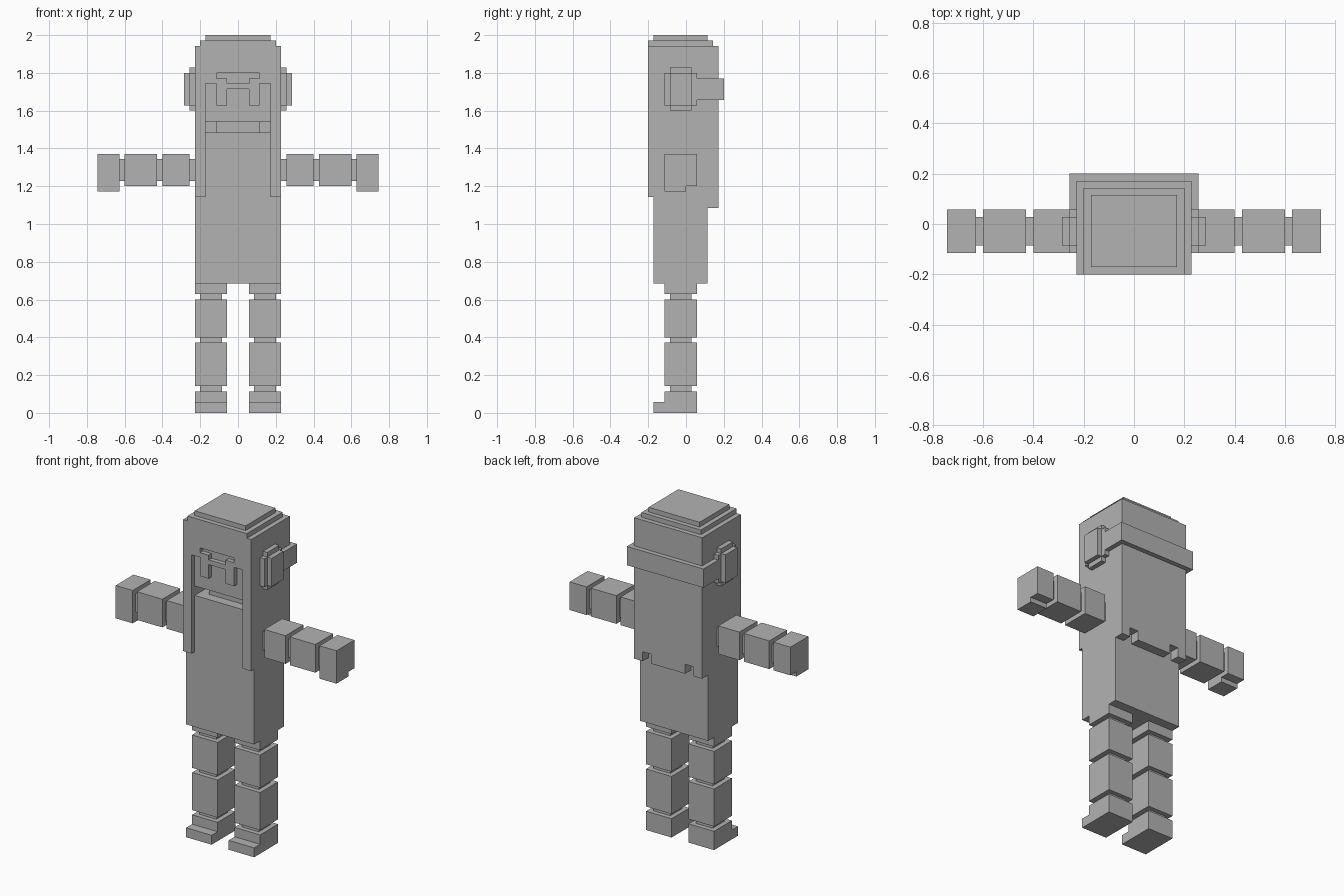
import bpy, bmesh

if "Cube" in bpy.data.objects:
    bpy.data.objects.remove(bpy.data.objects["Cube"])

U = 1 / 35  # one block unit; the figure is 70 units tall

grey = bpy.data.materials.new("plain grey")
grey.diffuse_color = (0.45, 0.45, 0.45, 1)
grey.use_nodes = True
grey.node_tree.nodes["Principled BSDF"].inputs["Base Color"].default_value = grey.diffuse_color


def finish(name, bm):
    bmesh.ops.recalc_face_normals(bm, faces=bm.faces)
    mesh = bpy.data.meshes.new(name)
    bm.to_mesh(mesh)
    bm.free()
    mesh.materials.append(grey)
    obj = bpy.data.objects.new(name, mesh)
    bpy.context.collection.objects.link(obj)
    return obj


def prism(name, points, axis, lo, hi):
    """Extrude a flat profile along an axis; the points use the other two axes in order."""
    def place(p, d):
        c = list(p)
        c.insert(axis, d)
        return [v * U for v in c]
    bm = bmesh.new()
    face = bm.faces.new([bm.verts.new(place(p, lo)) for p in points])
    ext = bmesh.ops.extrude_face_region(bm, geom=[face])["geom"]
    shift = [0, 0, 0]
    shift[axis] = (hi - lo) * U
    bmesh.ops.translate(bm, vec=shift,
                        verts=[g for g in ext if isinstance(g, bmesh.types.BMVert)])
    return finish(name, bm)


def box(name, x, y, z):
    return prism(name, [(x[0], y[0]), (x[1], y[0]), (x[1], y[1]), (x[0], y[1])], 2, *z)


def sided(x, s):
    return tuple(sorted((x[0] * s, x[1] * s)))


def cut(obj, cutter):
    mod = obj.modifiers.new("cut", "BOOLEAN")
    mod.operation, mod.solver, mod.object = "DIFFERENCE", "EXACT", cutter
    bpy.context.view_layer.objects.active = obj
    bpy.ops.object.modifier_apply(modifier=mod.name)
    bpy.data.objects.remove(cutter)


def mirrored(half):
    """Complete a profile that is symmetric about x = 0."""
    return half + [(-x, z) for x, z in reversed(half)]


# Torso and head core with a stepped mouth slot
core = box("torso_and_head", (-8, 8), (-6, 4), (24, 68))
slot = [(-6, -8), (6, -8), (6, -2), (4, -2), (4, -4), (-4, -4), (-4, -2), (-6, -2)]
cut(core, prism("mouth_cutter", slot, 2, 52, 54))

# Front hair with side strands, raised eyes and nose bridge
front = mirrored([(2, 60), (2, 57), (4, 57), (4, 61), (6, 61), (6, 40), (8, 40), (8, 68)])
fringe = prism("front_hair", front, 1, -7, -6)
brow = mirrored([(2, 61), (2, 62), (4, 62), (4, 63)])
cut(fringe, prism("brow_cutter", brow, 1, -8, -6.05))

# Back hair with a toothed lower edge
back = mirrored([(4, 38), (4, 40), (6, 40), (6, 38), (8, 38), (8, 68)])
prism("back_hair", back, 1, 4, 6)

# Stepped crown
box("crown_lower", (-7, 7), (-7, 5), (68, 69))
box("crown_top", (-6, 6), (-6, 4), (69, 70))

# Band around the back of the head
band = [(-9, 2), (-8, 2), (-8, 6), (8, 6), (8, 2), (9, 2), (9, 7), (-9, 7)]
prism("head_band", band, 2, 58, 62)

for s, side in ((-1, "left"), (1, "right")):
    # Ear pads
    cross = [(-3, 56), (1, 56), (1, 57), (2, 57), (2, 63), (1, 63),
             (1, 64), (-3, 64), (-3, 63), (-4, 63), (-4, 57), (-3, 57)]
    prism(side + "_ear_pad", cross, 0, *sided((8, 9), s))
    box(side + "_ear_cap", sided((9, 10), s), (-3, 1), (57, 63))

    # Arm blocks and thin joints
    for name, x in (("upper_arm", (9, 14)), ("forearm", (15, 21))):
        box(f"{side}_{name}", sided(x, s), (-4, 2), (42, 48))
    for name, x in (("shoulder", (8, 9)), ("elbow", (14, 15)), ("wrist", (21, 22))):
        box(f"{side}_{name}", sided(x, s), (-3, 1), (43, 47))
    hand = [(-4, 41), (0, 41), (0, 42), (2, 42), (2, 48), (-4, 48)]
    prism(side + "_hand", hand, 0, *sided((22, 26), s))

    # Leg blocks and thin joints
    for name, z in (("hip", (22, 24)), ("thigh", (14, 21)), ("shin", (5, 13))):
        box(f"{side}_{name}", sided((2, 8), s), (-4, 2), z)
    for name, z in (("hip_joint", (21, 22)), ("knee", (13, 14)), ("ankle", (4, 5))):
        box(f"{side}_{name}", sided((3, 7), s), (-3, 1), z)
    foot = [(-6, 0), (2, 0), (2, 4), (-4, 4), (-4, 2), (-6, 2)]
    prism(side + "_foot", foot, 0, *sided((2, 8), s))
